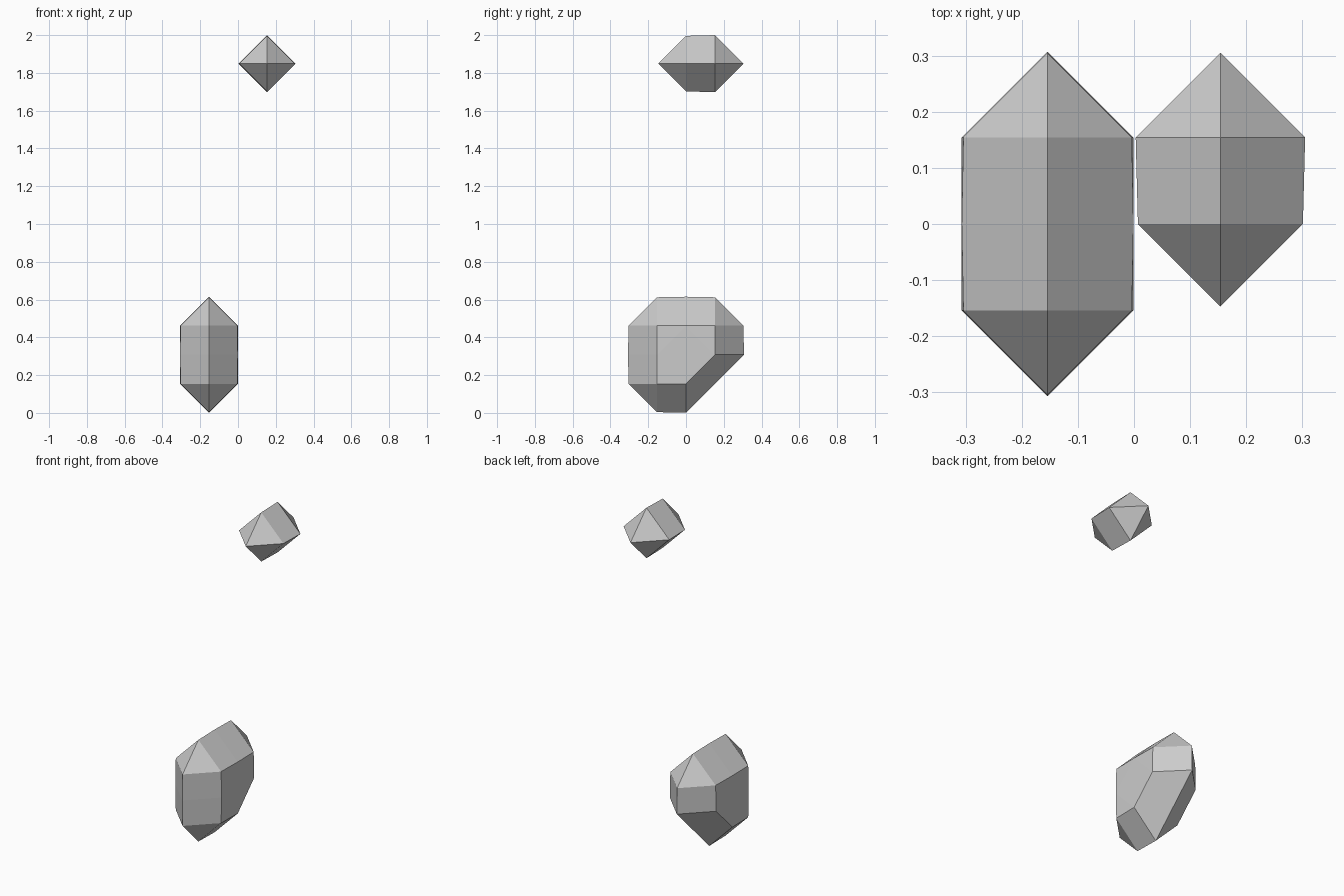
import bpy
import bmesh
from mathutils import Vector

cube = bpy.data.objects.get("Cube")
if cube:
    bpy.data.objects.remove(cube, do_unlink=True)

STEP = 0.154   # spacing of the octahedra that span each stone

grey = bpy.data.materials.new("stone grey")
grey.use_nodes = True
colour = (0.6, 0.6, 0.6, 1)
grey.diffuse_color = colour
grey.node_tree.nodes["Principled BSDF"].inputs["Base Color"].default_value = colour


def faceted_stone(name, x, cells):
    """Wrap a convex hull round octahedra at (y, z, radius) cells in one plane."""
    bm = bmesh.new()
    for y, z, radius in cells:
        centre = Vector((x, y, z))
        for axis in range(3):
            for sign in (-1, 1):
                tip = centre.copy()
                tip[axis] += sign * radius
                bm.verts.new(tip)
    hull = bmesh.ops.convex_hull(bm, input=bm.verts[:])
    spare = {g for g in hull["geom_interior"] + hull["geom_unused"]
             if isinstance(g, bmesh.types.BMVert)}
    bmesh.ops.delete(bm, geom=list(spare), context="VERTS")
    bmesh.ops.recalc_face_normals(bm, faces=bm.faces[:])
    mesh = bpy.data.meshes.new(name)
    bm.to_mesh(mesh)
    bm.free()
    mesh.materials.append(grey)
    obj = bpy.data.objects.new(name, mesh)
    bpy.context.collection.objects.link(obj)
    return obj


# Lower stone: a tall slab with its lower back corner cut away
slab = []
for row in (1, 2, 3):
    for col in (-1, 0, 1):
        if (row, col) == (1, 1):
            continue
        radius = 0.150 if col and row != 2 else 0.153
        slab.append((col * STEP, row * STEP, radius))
faceted_stone("lower_stone", -STEP, slab)

# Upper stone: a short one, slightly narrower at the front
faceted_stone("upper_stone", STEP, [(0, 1.849, 0.147), (STEP, 1.849, 0.151)])
